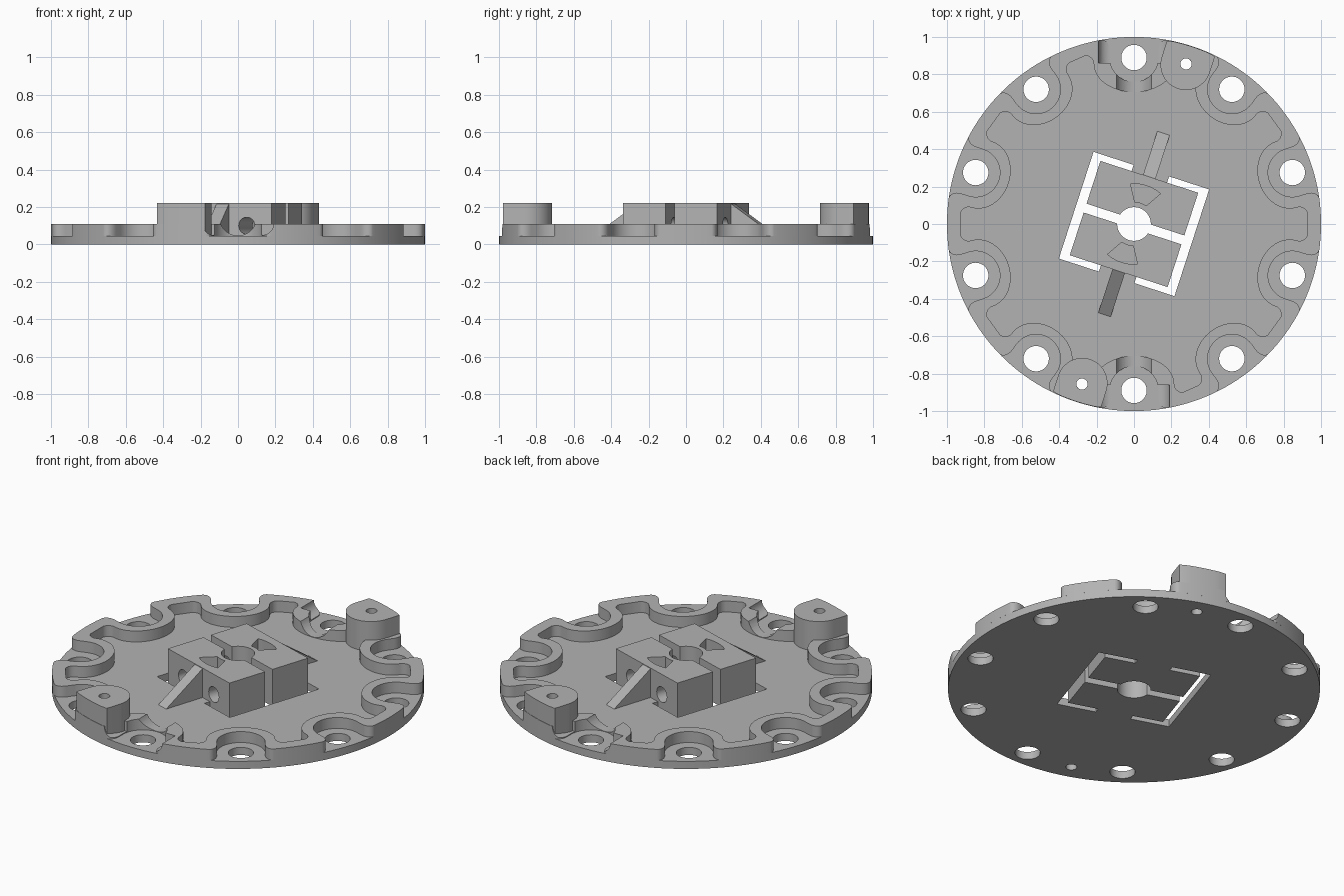
import bpy, bmesh, math
from math import sin, cos, pi, radians, hypot, atan2
from mathutils import Matrix, Vector

if "Cube" in bpy.data.objects:
    bpy.data.objects.remove(bpy.data.objects["Cube"])

gray = bpy.data.materials.new("plain gray")
gray.diffuse_color = (0.45, 0.45, 0.45, 1)
gray.use_nodes = True
gray.node_tree.nodes["Principled BSDF"].inputs["Base Color"].default_value = gray.diffuse_color

FLOOR, RIM, TOP = 0.045, 0.11, 0.22
TILT = radians(-18)                      # rotation of the centre block
HOLE_R = 0.89                            # bolt circle


def arc(cx, cy, rx, ry, a0, a1, n):
    return [(cx + rx * cos(radians(a0 + (a1 - a0) * i / n)),
             cy + ry * sin(radians(a0 + (a1 - a0) * i / n))) for i in range(n + 1)]


def circle(cx, cy, r, n=40):
    return arc(cx, cy, r, r, 0, 360, n)[:-1]


def turn(pts, a):
    return [(x * cos(a) - y * sin(a), x * sin(a) + y * cos(a)) for x, y in pts]


def polar(r, deg):
    return r * cos(radians(deg)), r * sin(radians(deg))


def slab(name, loops, z0, z1):
    """Extrude an outline with holes between two heights."""
    cu = bpy.data.curves.new(name, 'CURVE')
    cu.dimensions, cu.fill_mode, cu.extrude = '2D', 'BOTH', (z1 - z0) / 2
    for pts in loops:
        sp = cu.splines.new('POLY')
        sp.points.add(len(pts) - 1)
        for p, (x, y) in zip(sp.points, pts):
            p.co = (x, y, 0, 1)
        sp.use_cyclic_u = True
    tmp = bpy.data.objects.new(name + "_curve", cu)
    bpy.context.collection.objects.link(tmp)
    me = bpy.data.meshes.new_from_object(
        tmp.evaluated_get(bpy.context.evaluated_depsgraph_get()))
    bpy.data.objects.remove(tmp)
    me.transform(Matrix.Translation((0, 0, (z0 + z1) / 2)))
    bm = bmesh.new()
    bm.from_mesh(me)
    bmesh.ops.remove_doubles(bm, verts=bm.verts, dist=1e-5)
    bmesh.ops.recalc_face_normals(bm, faces=bm.faces)
    bm.to_mesh(me)
    bm.free()
    me.name = name
    me.materials.clear()
    me.materials.append(gray)
    ob = bpy.data.objects.new(name, me)
    bpy.context.collection.objects.link(ob)
    return ob


def upright(ob, a=0.0, shift=(0, 0, 0)):
    """Stand a flat slab up so its profile height becomes z, then place it."""
    ob.data.transform(Matrix.Rotation(a, 4, 'Z') @ Matrix.Translation(shift)
                      @ Matrix.Rotation(pi / 2, 4, 'X'))
    return ob


def cut(ob, cutters):
    bpy.context.view_layer.objects.active = ob
    for c in cutters:
        m = ob.modifiers.new("cut", 'BOOLEAN')
        m.operation, m.object, m.solver = 'DIFFERENCE', c, 'EXACT'
        bpy.ops.object.modifier_apply(modifier=m.name)
        bpy.data.objects.remove(c)


# Base plate with bolt holes, pilot holes and the slots that free the blocks
half_slot = ([(0.1, 0.265), (0.1, 0.3), (0.325, 0.3), (0.325, -0.3), (0.1, -0.3),
              (0.1, -0.265), (0.275, -0.265), (0.275, -0.025)]
             + arc(0, 0, 0.09, 0.09, -16, -164, 20)
             + [(-0.275, -0.025), (-0.275, -0.265), (-0.1, -0.265)])
# second half of the slot is the mirrored upper left side
slot = half_slot + [(-0.1, -0.3), (-0.325, -0.3), (-0.325, 0.3), (-0.1, 0.3),
                    (-0.1, 0.265), (-0.275, 0.265), (-0.275, 0.025)] \
    + arc(0, 0, 0.09, 0.09, 164, 16, 20) + [(0.275, 0.025), (0.275, 0.265)]
bolt_angles = [-90 + 36 * k for k in range(10)]
plate_loops = [circle(0, 0, 1, 160), turn(slot, TILT)]
plate_loops += [circle(*polar(HOLE_R, a), 0.068) for a in bolt_angles]
plate_loops += [circle(*polar(0.9, a), 0.03, 24) for a in (72, 252)]
slab("base_plate", plate_loops, 0, FLOOR)

# Scalloped rim wall: notched outside, bulging inwards around each bolt hole
outer, inner = [], []
for a in bolt_angles:
    rot = radians(a - 90)
    w = 0.215 if a % 180 == 90 else 0.185
    # local outline runs from the +x side over the hole to the -x side
    notch = (arc(0.17, 0.93, 0.04, 0.055, 90, 180, 6)
             + arc(0, HOLE_R, 0.13, 0.13, 0, -180, 24)
             + arc(-0.17, 0.93, 0.04, 0.055, 0, 90, 6))
    bulge = (arc(w + 0.045, 0.855, 0.045, 0.045, 90, 180, 6)
             + arc(0, 0.855, w, 0.15, 0, -180, 28)[1:-1]
             + arc(-w - 0.045, 0.855, 0.045, 0.045, 0, 90, 6))
    rim = [polar(1, a + 10 + 16 * i / 12) for i in range(13)]
    outer += turn(notch, rot) + rim
    inner += turn(bulge, rot)
wall = slab("rim_wall", [outer, inner], FLOOR, RIM)

# Wide round-bottomed troughs and inner cable grooves at front and back
trough = ([(-0.19, 0.2), (0.19, 0.2)] + arc(0.13, 0.11, 0.06, 0.06, 0, -90, 8)
          + arc(-0.13, 0.11, 0.06, 0.06, -90, -180, 8))
cutters = []
for a in (0, pi):
    cutters.append(upright(slab("trough_cutter", [trough], 0, 0.25), a, (0, 1.11, 0)))
    cutters.append(upright(slab("groove_cutter", [circle(0, 0.147, 0.1)], 0, 0.25), a, (0, 0.92, 0)))
cut(wall, cutters)

# Tall screw bosses, rounded inside and trimmed to the rim circle outside
for name, a in (("back_boss", 72), ("front_boss", 252)):
    pts = [(0.135, 0.985)] + arc(0, 0.895, 0.135, 0.135, 0, -180, 24) + [(-0.135, 0.985)]
    pts += [(-0.135 + 0.27 * i / 8, math.sqrt(0.996 - (-0.135 + 0.27 * i / 8) ** 2)) for i in range(1, 8)]
    rot = radians(a - 90)
    slab(name, [turn(pts, rot), turn(circle(0, 0.9, 0.03, 24), rot)], FLOOR, TOP)

# Two centre blocks with fan-shaped recesses and cross bores, each with a rib
fan = arc(0, 0, 0.215, 0.215, 67, 113, 8) + arc(0, 0, 0.118, 0.118, 106, 74, 4)
rib = [(-0.26, FLOOR), (-0.51, FLOOR), (-0.26, TOP)]
for side, a in (("back", TILT), ("front", TILT + pi)):
    pts = ([(0.275, 0.025), (0.275, 0.265), (-0.275, 0.265), (-0.275, 0.025)]
           + arc(0, 0, 0.09, 0.09, 164, 16, 20))
    block = slab(side + "_block", [turn(pts, a)], FLOOR, TOP)
    cutters = [slab("fan_cutter", [turn(fan, a)], 0.13, 0.3)]
    for u in (-0.135, 0.135):
        cutters.append(upright(slab("bore_cutter", [circle(u, 0.1, 0.045)], 0, 0.4), a, (0, 0.4, 0)))
    cut(block, cutters)
    brace = slab(side + "_rib", [rib], -0.035, 0.035)
    upright(brace, a - pi / 2)

# Crisp edges with smooth round walls
for ob in bpy.context.scene.objects:
    ob.select_set(True)
    bpy.context.view_layer.objects.active = ob
bpy.ops.object.shade_smooth_by_angle(angle=radians(30))
